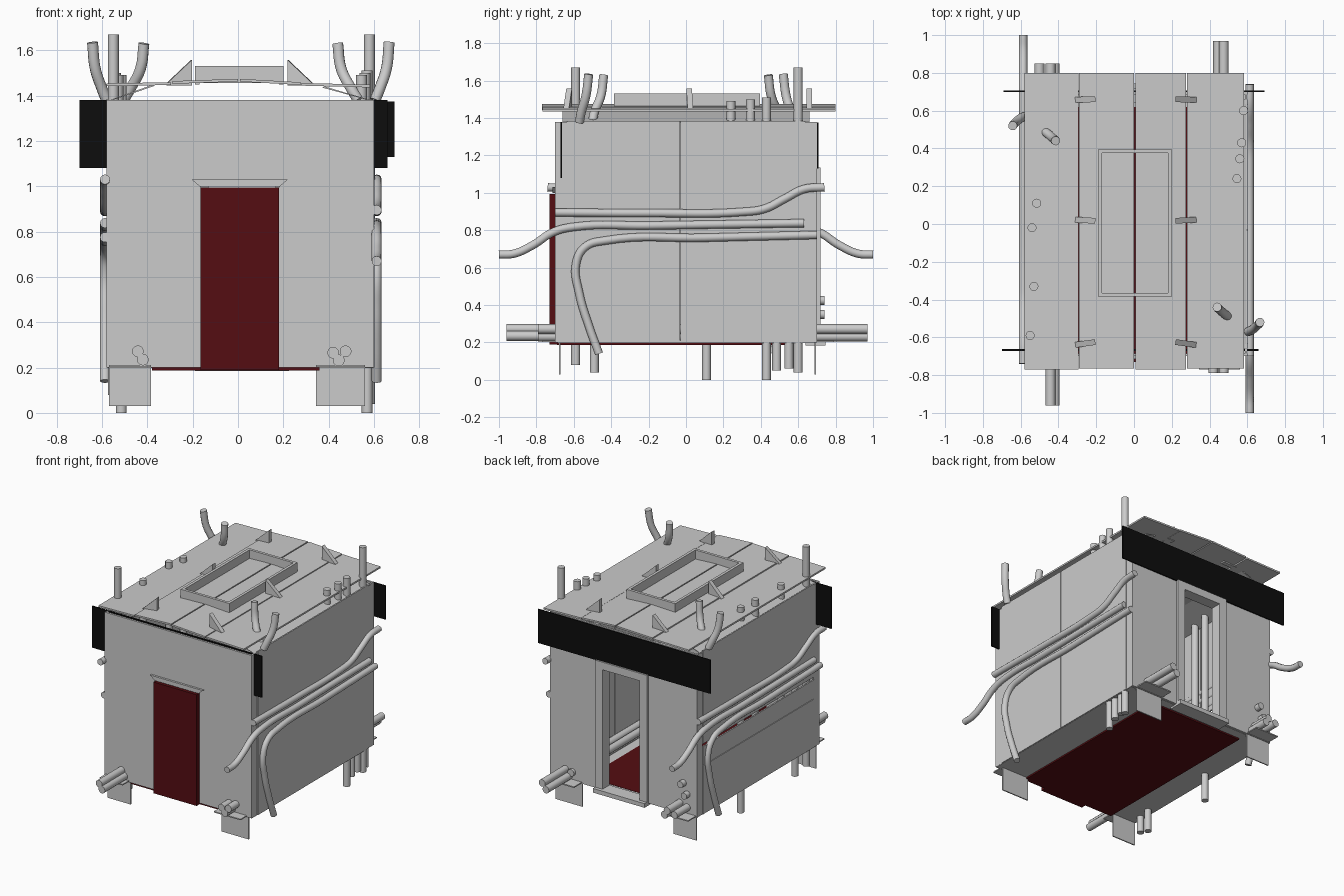
import bpy, bmesh, math
from mathutils import Matrix

CX = 0.0125            # axis of the half-turn symmetry of the cabin


def material(name, col):
    m = bpy.data.materials.new(name)
    m.diffuse_color = col
    return m


RED = material("dark_red", (0.09, 0.004, 0.006, 1))
BLACK = material("black", (0.004, 0.004, 0.004, 1))


def link(name, bm, mat=None):
    bmesh.ops.recalc_face_normals(bm, faces=bm.faces)
    me = bpy.data.meshes.new(name)
    bm.to_mesh(me)
    bm.free()
    ob = bpy.data.objects.new(name, me)
    bpy.context.collection.objects.link(ob)
    if mat:
        me.materials.append(mat)
    return ob


def boxes(name, spans, mat=None):
    """One object from boxes given as (x0, x1, y0, y1, z0, z1)."""
    bm = bmesh.new()
    for x0, x1, y0, y1, z0, z1 in spans:
        m = Matrix.Translation(((x0 + x1) / 2, (y0 + y1) / 2, (z0 + z1) / 2))
        m = m @ Matrix.Diagonal((x1 - x0, y1 - y0, z1 - z0, 1))
        bmesh.ops.create_cube(bm, size=1, matrix=m)
    return link(name, bm, mat)


def prism(name, profile, y0, y1):
    """Extrude an x-z profile along y."""
    bm = bmesh.new()
    f = bm.faces.new([bm.verts.new((x, y0, z)) for x, z in profile])
    ext = bmesh.ops.extrude_face_region(bm, geom=[f])["geom"]
    bmesh.ops.translate(bm, vec=(0, y1 - y0, 0),
                        verts=[v for v in ext if isinstance(v, bmesh.types.BMVert)])
    return link(name, bm)


def pipe(name, pts, r=0.022):
    cu = bpy.data.curves.new(name, "CURVE")
    cu.dimensions = "3D"
    cu.bevel_depth, cu.bevel_resolution, cu.use_fill_caps = r, 4, True
    cu.resolution_u = 8 if len(pts) > 2 else 1
    sp = cu.splines.new("BEZIER")
    sp.bezier_points.add(len(pts) - 1)
    for b, p in zip(sp.bezier_points, pts):
        b.co = p
        b.handle_left_type = b.handle_right_type = "AUTO"
    ob = bpy.data.objects.new(name, cu)
    bpy.context.collection.objects.link(ob)
    bpy.ops.object.select_all(action="DESELECT")
    bpy.context.view_layer.objects.active = ob
    ob.select_set(True)
    bpy.ops.object.convert(target="MESH")
    bpy.ops.object.shade_smooth_by_angle(angle=math.radians(40))


def turned(pts):
    """Half turn about the cabin's vertical axis."""
    return [(2 * CX - x, -y, z) for x, y, z in pts]


# front wall with doorway, lintel and red door
boxes("front_wall", [(-0.58, -0.165, -0.70, -0.685, 0.2, 1.38),
                     (0.18, 0.60, -0.70, -0.685, 0.2, 1.38),
                     (-0.165, 0.18, -0.70, -0.685, 1.0, 1.38)])
prism("door_lintel", [(-0.17, 1.0), (0.185, 1.0), (0.22, 1.03), (-0.205, 1.03)], -0.715, -0.70)
boxes("front_door", [(-0.165, 0.18, -0.73, -0.69, 0.19, 0.995)], RED)

# back wall with open doorway and raised frame
boxes("back_wall", [(-0.58, -0.13, 0.685, 0.70, 0.2, 1.38),
                    (0.165, 0.60, 0.685, 0.70, 0.2, 1.38),
                    (-0.13, 0.165, 0.685, 0.70, 1.08, 1.38)])
boxes("back_door_frame", [(-0.19, -0.13, 0.64, 0.72, 0.19, 1.135),
                          (0.165, 0.225, 0.64, 0.72, 0.19, 1.135),
                          (-0.13, 0.165, 0.64, 0.72, 1.08, 1.135),
                          (-0.19, 0.225, 0.64, 0.745, 0.185, 0.215)])

# thin side walls in panels, with the open slot in the left one
boxes("right_wall", [(0.593, 0.603, -0.635, -0.033, 0.2, 1.385),
                     (0.593, 0.603, -0.029, 0.635, 0.2, 1.385)])
boxes("left_wall", [(-0.581, -0.571, y0, y1, z0, z1)
                    for y0, y1 in ((-0.635, -0.002), (0.002, 0.635))
                    for z0, z1 in ((0.2, 0.55), (0.554, 0.69), (0.71, 1.385))])
boxes("corner_strips", [(x, x + 0.01, y, y + 0.055, 0.2, 1.38)
                        for x in (-0.577, 0.588) for y in (-0.69, 0.635)])

# black banner bands sticking out past the corners
boxes("front_band", [(-0.70, 0.66, -0.672, -0.662, 1.08, 1.38)], BLACK)
boxes("back_band", [(-0.69, 0.69, 0.700, 0.708, 1.13, 1.375)], BLACK)

# floor: red slab and grey border
boxes("floor", [(-0.38, 0.36, -0.69, 0.62, 0.187, 0.212)], RED)
boxes("floor_border", [(-0.575, -0.38, -0.685, 0.685, 0.198, 0.21),
                       (0.36, 0.597, -0.685, 0.685, 0.198, 0.21),
                       (-0.38, 0.36, 0.62, 0.685, 0.198, 0.21)])

# corner brackets under the walls
for side, x0, x1 in (("left", -0.57, -0.385), ("right", 0.345, 0.56)):
    boxes(side + "_brackets", [(x0, x1, y - 0.004, y + 0.004, 0.03, 0.21) for y in (-0.675, 0.69)]
          + [(x0, x1, -0.77, -0.675, 0.203, 0.211), (x0, x1, 0.69, 0.79, 0.203, 0.211)])

# roof panels, slightly tilted, with narrow seams
for i, (x0, z0, x1, z1) in enumerate([(-0.58, 1.442, -0.295, 1.447), (-0.29, 1.452, 0.0, 1.462),
                                      (0.008, 1.462, 0.275, 1.447), (0.28, 1.444, 0.582, 1.436)]):
    prism("roof_panel_%d" % (i + 1),
          [(x0, z0), (x1, z1), (x1, z1 + 0.012), (x0, z0 + 0.012)],
          -0.77 + 0.004 * (i % 2), 0.80)
# sloped cornices joining the side walls to the roof
prism("left_cornice", [(-0.58, 1.375), (-0.57, 1.375), (-0.37, 1.442), (-0.38, 1.447)], -0.66, 0.66)
prism("right_cornice", [(0.602, 1.375), (0.592, 1.375), (0.37, 1.436), (0.38, 1.441)], -0.66, 0.66)

# raised rectangular frame on the roof
boxes("roof_frame", [(-0.19, -0.17, -0.385, 0.395, 1.45, 1.53), (0.18, 0.20, -0.385, 0.395, 1.45, 1.53),
                     (-0.17, 0.18, -0.385, -0.365, 1.455, 1.53), (-0.17, 0.18, 0.375, 0.395, 1.455, 1.53)])

# triangular roof fins
for i, y in enumerate((-0.625, 0.017, 0.66)):
    for side, s, inner in (("left", -1, -0.205), ("right", 1, 0.22)):
        fin = prism("%s_fin_%d" % (side, i + 1),
                    [(0, 1.445), (0.11 * s, 1.445), (0.11 * s, 1.455), (0, 1.558)], -0.015, 0.015)
        fin.location = (inner, y, 0)
        fin.rotation_euler.z = math.radians((8, -3, 1)[i] * -s)

# long pipes set into the side walls
PX = 0.612
side_pipes = {
    "upper": [(-0.70, 0.895), (-0.2, 0.892), (0.3, 0.898), (0.42, 0.915), (0.53, 0.97), (0.63, 1.02), (0.74, 1.03)],
    "middle": [(-1.0, 0.67), (-0.92, 0.675), (-0.82, 0.72), (-0.71, 0.79), (-0.6, 0.818), (-0.2, 0.825), (0.63, 0.838)],
    "lower": [(0.70, 0.775), (0.1, 0.76), (-0.43, 0.745), (-0.54, 0.71), (-0.588, 0.62), (-0.57, 0.46), (-0.52, 0.29),
              (-0.465, 0.14)],
}
for nm, prof in side_pipes.items():
    pts = [(PX, y, z) for y, z in prof]
    pipe("right_%s_pipe" % nm, pts)
    pipe("left_%s_pipe" % nm, turned(pts))

# vertical pipes running through the cabin: x, y, bottom, top
risers = [(0.58, 0.60, 0.04, 1.67), (0.57, 0.43, 0.0, 1.51), (0.56, 0.345, 0.22, 1.50), (0.545, 0.24, 0.22, 1.49),
          (0.57, 0.485, 0.05, 1.37), (0.57, 0.55, 0.06, 1.37),
          (-0.515, 0.11, 0.0, 1.49), (-0.54, -0.02, 0.22, 1.50), (-0.53, -0.33, 0.22, 1.49),
          (-0.55, -0.59, 0.08, 1.67), (-0.53, -0.49, 0.04, 1.37)]
for i, (x, y, z0, z1) in enumerate(risers):
    pipe("riser_pipe_%d" % (i + 1), [(x, y, z0), (x, y, z1)], 0.024)

# curved horn pipes on two roof corners
outer = [(0.605, -0.57, 1.38), (0.625, -0.56, 1.43), (0.655, -0.535, 1.52), (0.667, -0.52, 1.635)]
inner = [(0.53, -0.50, 1.38), (0.50, -0.49, 1.43), (0.455, -0.455, 1.52), (0.44, -0.44, 1.63)]
for nm, pts in (("outer", outer), ("inner", inner)):
    pipe("right_%s_horn" % nm, pts, 0.024)
    pipe("left_%s_horn" % nm, turned(pts), 0.024)

# low pipes running front to back through both end walls
for i, (x, z, y0, y1) in enumerate([(-0.442, 0.272, -0.96, 0.85), (-0.42, 0.235, -0.96, 0.85),
                                    (-0.50, 0.255, -0.69, 0.85),
                                    (0.445, 0.232, -0.79, 0.97), (0.475, 0.272, -0.79, 0.97),
                                    (0.42, 0.265, -0.79, 0.72)]):
    pipe("floor_pipe_%d" % (i + 1), [(x, y0, z), (x, y1, z)], 0.026)
for i, (x, z) in enumerate([(-0.50, 0.35), (-0.47, 0.425)]):
    pipe("back_stub_%d" % (i + 1), [(x, 0.66, z), (x, 0.74, z)], 0.024)
